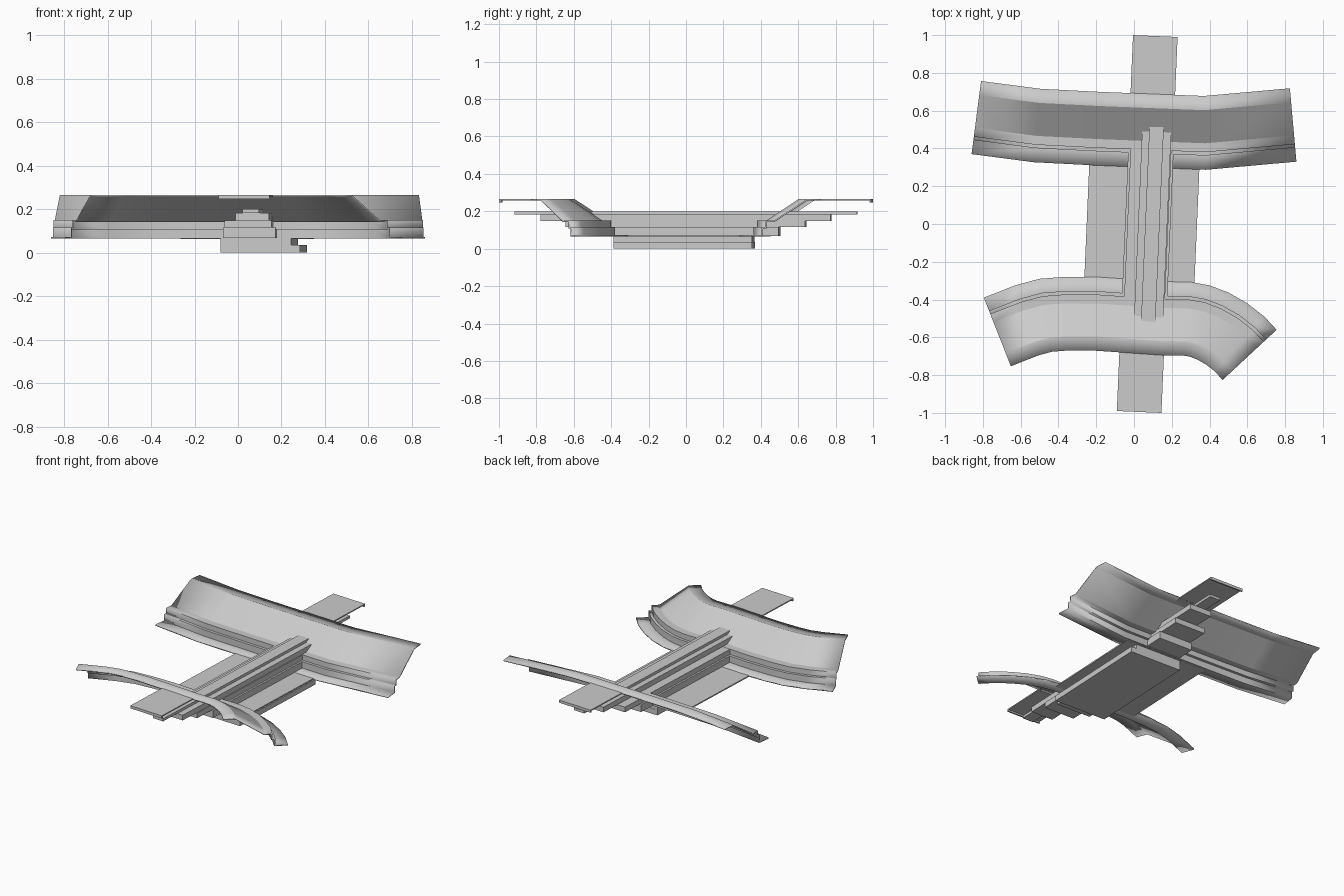
import bpy, bmesh
from mathutils import Vector

if "Cube" in bpy.data.objects:
    bpy.data.objects.remove(bpy.data.objects["Cube"])

grey = bpy.data.materials.new("concrete grey")
grey.use_nodes = True
colour = (0.6, 0.6, 0.6, 1)
grey.diffuse_color = colour
grey.node_tree.nodes["Principled BSDF"].inputs["Base Color"].default_value = colour

SKEW = 0.043     # the crossing runs slightly off the y axis
SHEET = 0.008    # thickness of the bank shell


def make_object(name, bm):
    mesh = bpy.data.meshes.new(name)
    bm.to_mesh(mesh)
    bm.free()
    mesh.materials.append(grey)
    obj = bpy.data.objects.new(name, mesh)
    bpy.context.collection.objects.link(obj)
    return obj


def block(name, x0, x1, y0, y1, z0, z1):
    """Box whose x range is given at y = 0, turned along the crossing axis."""
    bm = bmesh.new()
    bmesh.ops.create_cube(bm, size=1)
    mid = (x0 + x1) / 2
    for v in bm.verts:
        x = v.co.x * (x1 - x0)
        y = (y0 + y1) / 2 + v.co.y * (y1 - y0)
        v.co = (mid + x + SKEW * y, y - SKEW * x,
                (z0 + z1) / 2 + v.co.z * (z1 - z0))
    return make_object(name, bm)


def bank(name, path, profile, side):
    """Sweep a (distance, height) profile along the inner edge of a bank."""
    pts = [Vector(p) for p in path]
    normals = []
    for a, b in zip(pts, pts[1:]):
        d = (b - a).normalized()
        normals.append(Vector((-d.y, d.x)) * side)
    bm = bmesh.new()
    rows = []
    for i, p in enumerate(pts):
        n0 = normals[max(i - 1, 0)]
        n1 = normals[min(i, len(normals) - 1)]
        n = (n0 + n1).normalized()
        n /= n.dot(n1)
        rows.append([bm.verts.new((*(p + n * d), z)) for d, z in profile])
    for a, b in zip(rows, rows[1:]):
        for j in range(len(profile) - 1):
            quad = (a[j], b[j], b[j + 1], a[j + 1])
            bm.faces.new(quad if side > 0 else quad[::-1])
    obj = make_object(name, bm)
    shell = obj.modifiers.new("shell", 'SOLIDIFY')
    shell.thickness = SHEET
    shell.offset = -1
    shell.use_even_offset = True
    bpy.ops.object.select_all(action='DESELECT')
    obj.select_set(True)
    bpy.context.view_layer.objects.active = obj
    bpy.ops.object.shade_smooth_by_angle(angle=0.3)
    return obj


# Banks: ledge, two steps, slope and upper terrace
bank_profile = [(0, .073), (.075, .073), (.075, .115), (.093, .115),
                (.093, .15), (.14, .15), (.315, .265), (.39, .265)]
back_path = [(-.86, .37), (-.53, .327), (-.2, .31), (.05, .3),
             (.38, .287), (.86, .33)]
front_path = [(-.795, -.39), (-.63, -.325), (-.5, -.29), (-.37, -.28),
              (-.2, -.28), (.16, -.305), (.3, -.307), (.4, -.325),
              (.5, -.363), (.6, -.42), (.69, -.49), (.755, -.56)]
bank("back_bank", back_path, bank_profile, 1)
bank("front_bank", front_path, bank_profile, -1)

# Floor between the banks and the foundation below it
block("channel_floor", -.25, .333, -.33, .37, .064, .072)
block("upper_foundation", -.064, .261, -.38, .36, .035, .066)
block("lower_foundation", -.064, .301, -.38, .36, 0, .035)

# Stepped ridge, each tier reaching further under the banks
ridge = [
    ("ridge_base", .073, .12, .5, .068, .115),
    ("ridge_shoulder", .073, .108, .64, .115, .149),
    ("ridge_step", .099, .077, .775, .149, .183),
    ("ridge_top", .0975, .038, .915, .183, .2),
]
for name, centre, half, reach, low, high in ridge:
    block(name, centre - half, centre + half, -reach, reach, low, high)

# Terrace approaches with a small lip at the outer end
for name, sign in (("back", 1), ("front", -1)):
    for part, start, end, low in (("approach", .64, .995, .257),
                                  ("approach_lip", .985, .995, .247)):
        y0, y1 = sorted((sign * start, sign * end))
        block(f"{name}_{part}", -.048, .188, y0, y1, low, .2645)
